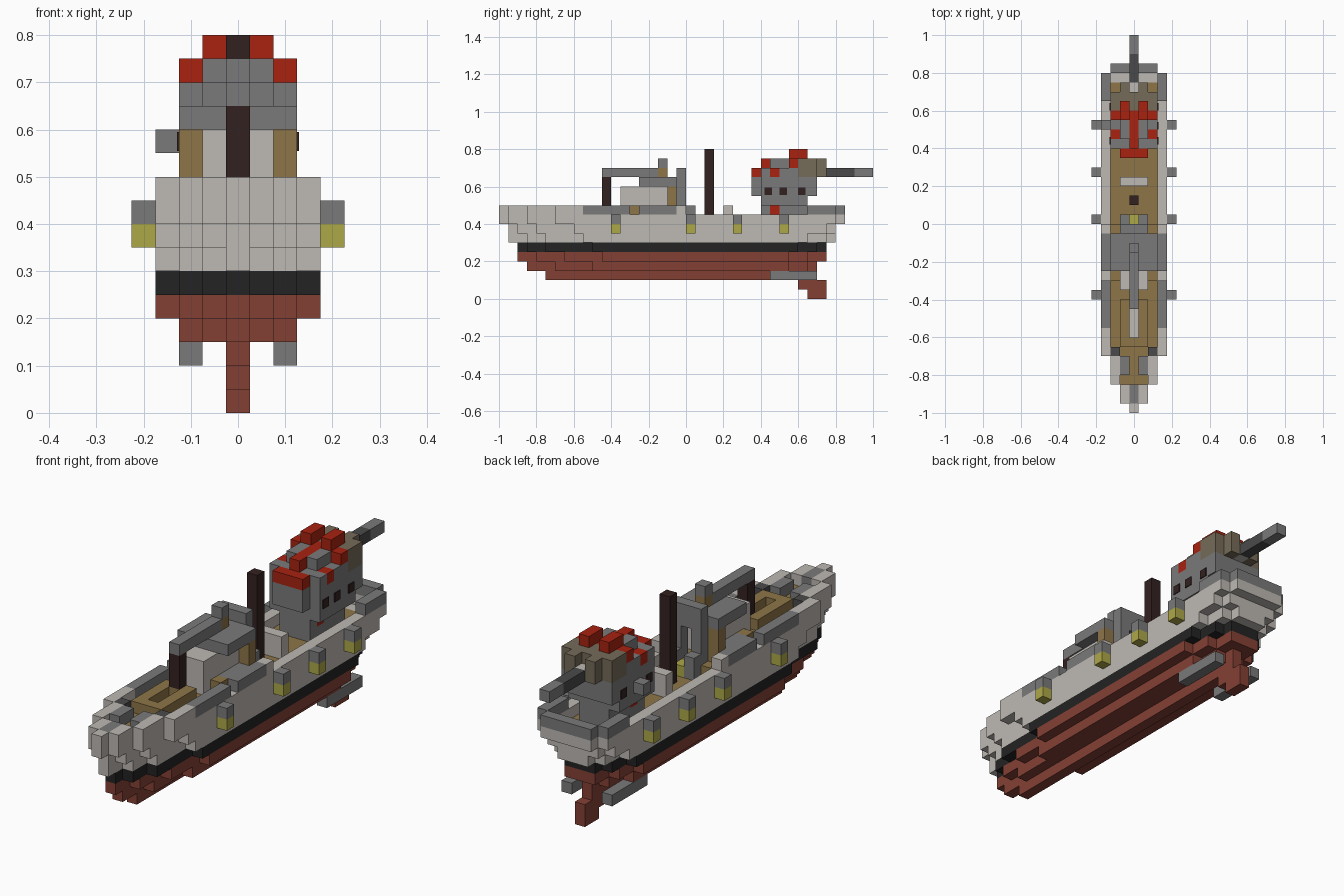
import bpy, bmesh
from mathutils import Vector

U = 0.05  # edge of one building block

if "Cube" in bpy.data.objects:
    bpy.data.objects.remove(bpy.data.objects["Cube"], do_unlink=True)


def material(name, rgb):
    lin = [(c / 255 / 12.92) if c < 11 else ((c / 255 + 0.055) / 1.055) ** 2.4 for c in rgb]
    m = bpy.data.materials.new(name)
    m.use_nodes = True
    m.diffuse_color = (*lin, 1)
    m.node_tree.nodes["Principled BSDF"].inputs["Base Color"].default_value = (*lin, 1)
    return m


LIGHT = material("light_grey", (190, 185, 179))
BLACK = material("black", (35, 35, 35))
RUST = material("rust_red", (132, 64, 52))
GREY = material("mid_grey", (122, 122, 122))
DARK = material("dark_grey", (74, 74, 74))
YELLOW = material("yellow", (174, 168, 72))
RED = material("bright_red", (168, 34, 16))
WOOD = material("deck_wood", (142, 117, 72))
MAST = material("dark_maroon", (52, 33, 33))
TAUPE = material("taupe", (117, 107, 88))


def blocks(name, mat, cells):
    """Mesh the outer skin of a set of unit cells, merging flat areas."""
    cells = set(cells)
    bm = bmesh.new()
    for c in cells:
        for axis in range(3):
            for s in (0, 1):
                n = list(c)
                n[axis] += 2 * s - 1
                if tuple(n) in cells:
                    continue
                a, b = (axis + 1) % 3, (axis + 2) % 3
                ring = []
                for da, db in ((0, 0), (1, 0), (1, 1), (0, 1)):
                    p = list(c)
                    p[axis] += s
                    p[a] += da
                    p[b] += db
                    ring.append(bm.verts.new(Vector((p[0] - 0.5, p[1], p[2])) * U))
                bm.faces.new(ring if s else ring[::-1])
    bmesh.ops.remove_doubles(bm, verts=bm.verts, dist=U / 100)
    bmesh.ops.dissolve_limit(bm, angle_limit=0.01, verts=bm.verts, edges=bm.edges)
    me = bpy.data.meshes.new(name)
    bm.to_mesh(me)
    bm.free()
    me.materials.append(mat)
    ob = bpy.data.objects.new(name, me)
    bpy.context.collection.objects.link(ob)
    return ob


def span(x, y, z, mirror=False):
    """Cells of a box; each range is (start, end) with end excluded."""
    out = {(i, j, k) for i in range(*x) for j in range(*y) for k in range(*z)}
    return out | {(-i, j, k) for i, j, k in out} if mirror else out


def box(name, mat, x, y, z, mirror=False):
    return blocks(name, mat, span(x, y, z, mirror))


MID, THREE, FIVE = (0, 1), (-1, 2), (-2, 3)
INNER, OUTER = (1, 2), (2, 3)


def footprint(bows, sterns):
    """Plan of one hull layer: bow and stern limits for each step outwards."""
    return {(s * i, j) for i, (b, e) in enumerate(zip(bows, sterns))
            for j in range(b, e) for s in (-1, 1)}


def rim(plan):
    return {(i, j) for i, j in plan
            if not {(i + 1, j), (i - 1, j), (i, j + 1), (i, j - 1)} <= plan}


def lift(plan, k):
    return {(i, j, k) for i, j in plan}


# Hull: stacked stepped layers
keel = footprint((-15,), (14,))
bilge = footprint((-17, -14, -10), (14, 13, 11))
lower = footprint((-18, -16, -13, -9), (15, 15, 13, 11))
water = footprint((-18, -17, -15, -10), (15, 15, 14, 12))
side = footprint((-19, -17, -15, -11), (16, 16, 15, 13))
flare = footprint((-19, -18, -16, -12), (16, 16, 16, 15))
top = footprint((-20, -19, -17, -14), (17, 17, 17, 16))
edge = rim(top)

blocks("lower_hull", RUST, lift(keel, 2) | lift(bilge, 3) | lift(lower, 4))
blocks("waterline_band", BLACK, lift(water, 5))
blocks("upper_hull", LIGHT, lift(side, 6) | lift(rim(flare), 7) | lift(edge, 8)
       | {(i, j, 9) for i, j in edge if j < -11 or j == -1})
blocks("fore_rails", GREY, {(i, j, 9) for i, j in edge if -11 <= j < -1 and j != -6})
blocks("stern_rail", GREY, {(i, j, 9) for i, j in edge if j >= 13})

# Decks
blocks("deck", WOOD, lift(flare - rim(flare), 7)
       | {(i, j, 8) for i, j in top - edge if j < 0})

# Rudder and propeller shafts
blocks("rudder", RUST, span(MID, (12, 15), (1, 2)) | span(MID, (13, 15), (0, 1)))
box("propeller_shafts", GREY, OUTER, (9, 14), (2, 3), True)

# Side lamps
for n, j in enumerate((-8, 0, 5, 10)):
    box(f"lamp_cap_{n}", GREY, (4, 5), (j, j + 1), (8, 9), True)
    box(f"lamp_glow_{n}", YELLOW, (4, 5), (j, j + 1), (7, 8), True)

# Bow fittings and hatch
box("bow_winch", GREY, MID, (-19, -17), (9, 10))
box("bow_bollards", GREY, INNER, (-16, -14), (9, 10), True)
box("bow_cleats", DARK, OUTER, (-14, -13), (9, 10), True)
blocks("hatch_coaming", WOOD, span(THREE, (-13, -8), (9, 10)) - span(MID, (-12, -9), (9, 10)))
hatch = box("hatch_floor", LIGHT, MID, (-12, -9), (9, 10))
hatch.scale.z = 0.1
hatch.location.z = 9 * U * 0.9
box("side_steps", WOOD, OUTER, (-6, -5), (9, 10), True)

# Foremast and boom
box("foremast", MAST, MID, (-9, -8), (10, 13))
box("boom", GREY, MID, (-9, -3), (13, 14))
box("boom_pivot", WOOD, MID, (-3, -2), (13, 14))
box("boom_cap", GREY, MID, (-3, -2), (14, 15))

# Bridge
box("cabin", LIGHT, THREE, (-7, -2), (9, 12))
box("cabin_roof", GREY, FIVE, (-5, -1), (12, 13))
box("cabin_lockers", GREY, OUTER, (-5, -2), (9, 10), True)
box("cabin_posts", WOOD, OUTER, (-2, -1), (9, 12), True)
blocks("rear_arch", GREY, span(INNER, (-1, 0), (9, 12), True) | span(THREE, (-1, 0), (12, 14)))
box("rear_lockers", GREY, INNER, (0, 1), (8, 10), True)
box("rear_light", YELLOW, MID, (0, 1), (8, 9))

# Main deck
box("main_mast", MAST, MID, (2, 3), (8, 16))
box("bench", LIGHT, THREE, (4, 5), (8, 10))

# Gun house
marks = span(INNER, (9, 10), (9, 10), True)
blocks("gun_base", GREY, span(THREE, (8, 13), (8, 10)) - marks)
blocks("gun_base_marks", RED, marks)
nape = span(OUTER, (9, 10), (13, 14), True)
blocks("gun_house", GREY, (span(FIVE, (8, 13), (10, 11)) | span(THREE, (7, 14), (11, 13))
       | span(FIVE, (8, 14), (11, 13)) | span(FIVE, (8, 12), (13, 14))
       | span(INNER, (9, 12), (14, 15), True)) - nape)
blocks("gun_house_marks", RED, nape)
box("gun_side_box", GREY, (-3, -2), (10, 11), (11, 12))
box("gun_rear_plate", RED, THREE, (7, 8), (13, 14))
blocks("gun_crest", RED, span(MID, (8, 12), (14, 15)) | span(OUTER, (11, 12), (14, 15), True)
       | span(INNER, (11, 13), (15, 16), True))
blocks("gun_shield", TAUPE, span(FIVE, (12, 14), (13, 15)) | span(INNER, (14, 15), (13, 15), True))
box("gun_mount", LIGHT, MID, (14, 15), (13, 14))

# Gun barrel
box("barrel_sleeve", DARK, MID, (15, 18), (13, 14))
box("barrel", GREY, MID, (18, 20), (13, 14))

# Port windows as thin plates on the gun house sides
for sx in (-1, 1):
    for n, y in enumerate((0.44, 0.52, 0.62)):
        if sx < 0 and n == 1:
            continue
        bpy.ops.mesh.primitive_cube_add(size=1, location=(sx * 0.126, y, 0.575))
        pane = bpy.context.object
        pane.name = f"gun_window_{'left' if sx > 0 else 'right'}_{n}"
        pane.scale = (0.006, 0.04, 0.04)
        pane.data.materials.append(MAST)
